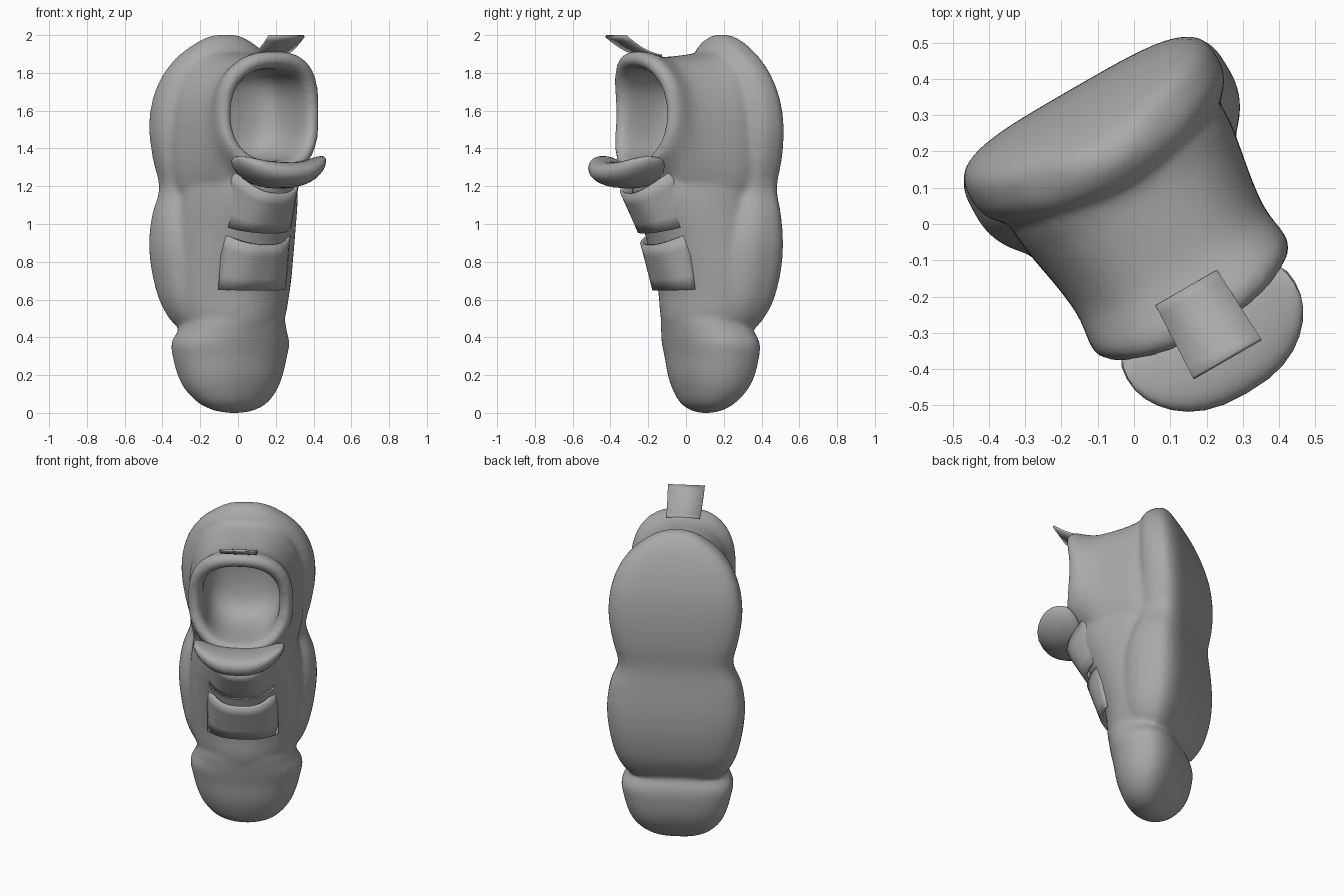
import bpy, bmesh, math
from mathutils import Vector

if "Cube" in bpy.data.objects:
    bpy.data.objects.remove(bpy.data.objects["Cube"])

ANGLE = math.radians(30)
W = Vector((math.cos(ANGLE), math.sin(ANGLE), 0))     # across the shoe
N = Vector((math.sin(ANGLE), -math.cos(ANGLE), 0))    # from sole to opening
ORIGIN = W * 0.037

mat = bpy.data.materials.new("grey")
mat.diffuse_color = (0.4, 0.4, 0.4, 1)
mat.use_nodes = True
mat.node_tree.nodes["Principled BSDF"].inputs["Base Color"].default_value = mat.diffuse_color


def place(s, n, z):
    return ORIGIN + W * s + N * n + Vector((0, 0, z))


def power(v, e):
    return math.copysign(abs(v) ** e, v)


def finish(name, bm, angle=50):
    bmesh.ops.remove_doubles(bm, verts=bm.verts, dist=0.0005)
    bmesh.ops.recalc_face_normals(bm, faces=bm.faces)
    me = bpy.data.meshes.new(name)
    bm.to_mesh(me)
    bm.free()
    ob = bpy.data.objects.new(name, me)
    bpy.context.collection.objects.link(ob)
    me.materials.append(mat)
    bpy.ops.object.select_all(action='DESELECT')
    ob.select_set(True)
    bpy.context.view_layer.objects.active = ob
    bpy.ops.object.shade_smooth_by_angle(angle=math.radians(angle))
    return ob


def smooth_rows(rows, steps=3):
    """Catmull-Rom interpolation between the control sections."""
    out = []
    for i in range(len(rows) - 1):
        p = [rows[max(i - 1, 0)], rows[i], rows[i + 1], rows[min(i + 2, len(rows) - 1)]]
        for k in range(steps):
            t = k / steps
            out.append([0.5 * (2 * b + (c - a) * t + (2 * a - 5 * b + 4 * c - d) * t * t
                               + (3 * b - a - 3 * c + d) * t ** 3) for a, b, c, d in zip(*p)])
    return out + [rows[-1]]


def skin(name, rings):
    bm = bmesh.new()
    loops = [[bm.verts.new(p) for p in ring] for ring in rings]
    m = len(loops[0])
    for a, b in zip(loops, loops[1:]):
        for i in range(m):
            j = (i + 1) % m
            bm.faces.new((a[i], a[j], b[j], b[i]))
    bm.faces.new(loops[0])
    bm.faces.new(loops[-1])
    return finish(name, bm)


def body(name, rows, e_low, e_high, split, count=48):
    """Loft along z; each section is z, sole side, top side, half width.
    Sole half and top half have their own roundness and meet at the split."""
    rings = []
    for z, lo, hi, w in smooth_rows(rows):
        mid = lo + (hi - lo) * split
        ring = []
        for i in range(count):
            a = 2 * math.pi * i / count
            c, q = math.cos(a), math.sin(a)
            e, r = (e_high, hi - mid) if q > 0 else (e_low, mid - lo)
            ring.append(place(max(w, .002) * power(c, 2 / e), mid + r * power(q, 2 / e), z))
        rings.append(ring)
    return skin(name, rings)


def sheet(name, func, nu, nv, thick):
    bm = bmesh.new()
    g = [[bm.verts.new(place(*func(2 * i / nu - 1, j / nv))) for j in range(nv + 1)]
         for i in range(nu + 1)]
    for i in range(nu):
        for j in range(nv):
            bm.faces.new((g[i][j], g[i + 1][j], g[i + 1][j + 1], g[i][j + 1]))
    ob = finish(name, bm, 35)
    mod = ob.modifiers.new("thickness", 'SOLIDIFY')
    mod.thickness = thick
    mod.offset = 0
    return ob


# Sole: heel and ball lobes with a waist between them
sole = body("sole", [
    (.45, -.29, -.04, .27), (.50, -.325, .0, .315), (.60, -.37, .03, .36),
    (.75, -.40, .03, .392), (.90, -.407, .02, .404), (1.05, -.40, -.02, .384),
    (1.19, -.394, -.07, .336), (1.34, -.407, -.09, .368), (1.50, -.407, -.09, .392),
    (1.65, -.39, -.09, .382), (1.78, -.355, -.09, .338), (1.88, -.315, -.09, .265),
    (1.95, -.275, -.11, .175), (1.99, -.235, -.15, .10), (2.004, -.20, -.18, .03)], 3.8, 2.1, .42)

# Toe cap
toe = body("toe_cap", [
    (.0, -.12, -.08, .03), (.012, -.16, -.04, .11), (.05, -.21, .01, .19),
    (.12, -.265, .045, .255), (.20, -.30, .07, .292), (.30, -.318, .085, .318),
    (.37, -.318, .10, .328), (.43, -.295, .112, .30), (.50, -.25, .12, .27),
    (.60, -.2, .09, .2)], 2.9, 2.1, .42)

# Vamp and tongue rising to the opening
vamp = body("vamp", [
    (.25, -.2, .04, .18), (.38, -.25, .09, .23), (.50, -.28, .13, .295),
    (.65, -.3, .14, .33), (.80, -.3, .18, .335), (.95, -.3, .23, .33),
    (1.10, -.3, .295, .315), (1.22, -.3, .33, .295), (1.31, -.3, .32, .26)], 2.2, 1.9, .35)

# Heel upper: outer wall, rolled collar and inner cavity, as n, low z, high z, half width
rings = []
for n, lo, hi, w in smooth_rows([
        (-.20, .95, 1.93, .335), (-.12, .95, 1.925, .335), (-.05, .97, 1.905, .325),
        (.05, 1.02, 1.89, .307), (.13, 1.10, 1.885, .298), (.185, 1.2, 1.897, .302),
        (.24, 1.26, 1.915, .309), (.28, 1.28, 1.90, .294), (.29, 1.305, 1.865, .264),
        (.265, 1.33, 1.835, .234), (.20, 1.335, 1.82, .226), (.08, 1.335, 1.82, .226),
        (-.01, 1.36, 1.80, .205), (-.065, 1.43, 1.73, .145), (-.085, 1.53, 1.63, .05)]):
    ring = []
    for i in range(48):
        a = 2 * math.pi * i / 48
        c, q = power(math.cos(a), .8), power(math.sin(a), .8)
        lift = .07 * q * q * max(0, min(1, (n + .05) / .3))
        ring.append(place(w * c, n + lift, (lo + hi) / 2 + (hi - lo) / 2 * q))
    rings.append(ring)
heel = skin("heel_upper_and_collar", rings)

# Fuse the shoe body into one continuous skin and soften the joins
for ob in (sole, toe, vamp, heel):
    ob.select_set(True)
bpy.context.view_layer.objects.active = heel
bpy.ops.object.join()
heel.name = "shoe_body"
fuse = heel.modifiers.new("fuse", 'REMESH')
fuse.mode = 'VOXEL'
fuse.voxel_size = .015
fuse.use_smooth_shade = True
soft = heel.modifiers.new("soften", 'SMOOTH')
soft.factor = .5
soft.iterations = 8

# Padded tongue lip, bent up at both ends
bm = bmesh.new()
bmesh.ops.create_uvsphere(bm, u_segments=32, v_segments=16, radius=1)
for v in bm.verts:
    x, y, z = v.co
    v.co = place(.268 * power(x, .8), .41 + .15 * power(y, .85) - .05 * x * x,
                 1.258 + .068 * power(z, .9) + .085 * x * x + .015 * y)
finish("tongue_lip", bm)


# Two straps folded over the tongue, given as (n, z) at the centre and the sides
def strap(name, bottom, top, side_bottom, side_top):
    def f(u, v):
        k = abs(u) ** 2.8
        mid = [bottom[i] + (top[i] - bottom[i]) * v for i in (0, 1)]
        side = [side_bottom[i] + (side_top[i] - side_bottom[i]) * v for i in (0, 1)]
        return (.2 * u + .015 * u * (1 - abs(u)),
                mid[0] + (side[0] - mid[0]) * k, mid[1] + (side[1] - mid[1]) * k)
    return sheet(name, f, 20, 4, .02)


strap("upper_strap", (.265, .955), (.38, 1.16), (.135, .99), (.20, 1.30))
strap("lower_strap", (.165, .65), (.248, .89), (.08, .655), (.125, .95))

# Pull tab at the heel
sheet("pull_tab", lambda u, v: ((.098 + .01 * v) * u, .225 + .225 * v, 1.89 + .03 * v + .075 * v * v),
      2, 8, .012)
